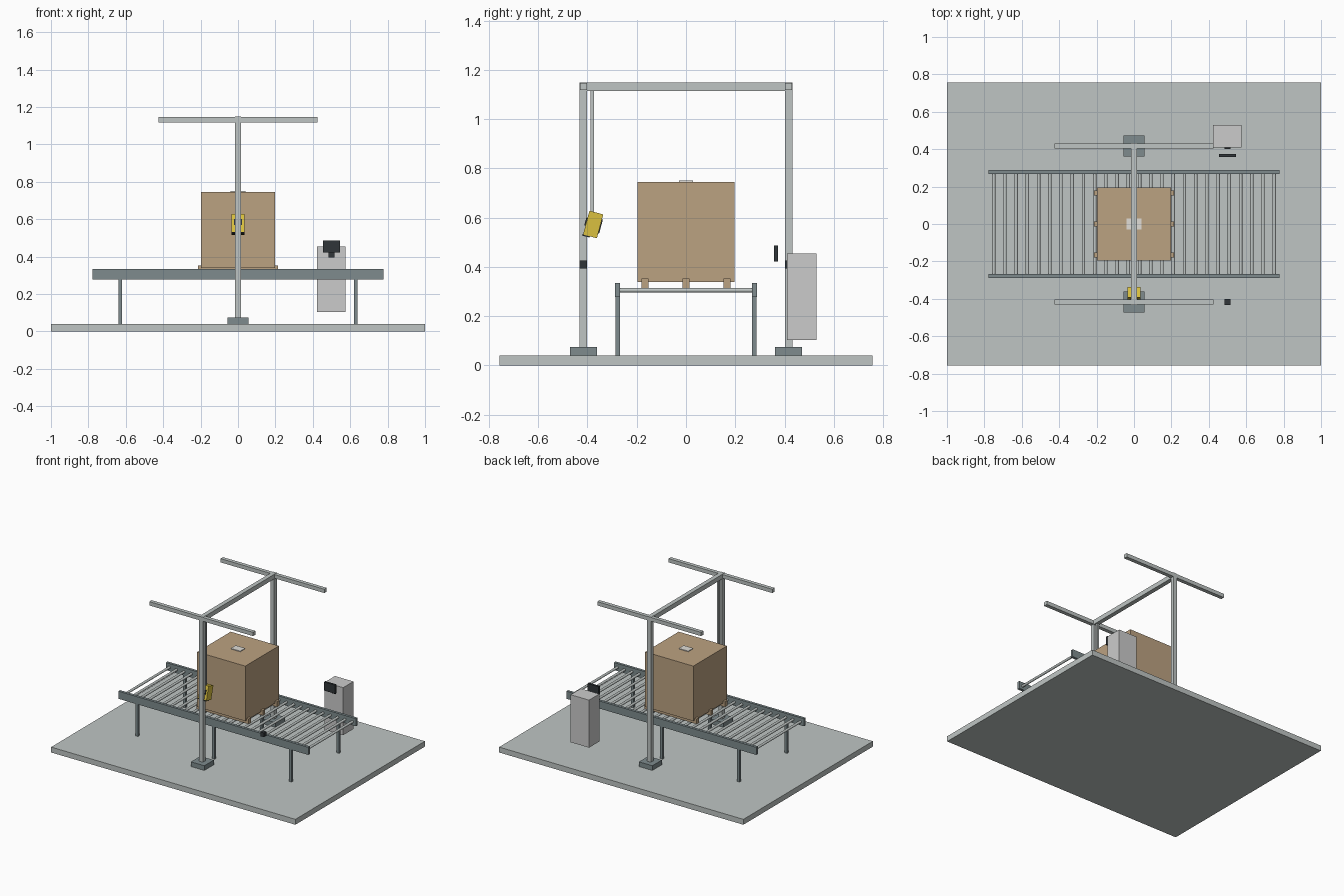
import bpy
from math import radians, pi


def mat(name, rgb):
    m = bpy.data.materials.new(name)
    m.diffuse_color = (*rgb, 1)
    return m


CARD = mat("cardboard", (0.50, 0.36, 0.22))
YELLOW = mat("yellow", (0.70, 0.53, 0.05))
DARK = mat("dark", (0.03, 0.035, 0.04))
STEEL = mat("steel", (0.21, 0.26, 0.27))
LIGHT = mat("light_grey", (0.52, 0.56, 0.55))
PAPER = mat("paper", (0.75, 0.73, 0.68))


def box(name, x0, x1, y0, y1, z0, z1, material=None):
    bpy.ops.mesh.primitive_cube_add(size=1)
    o = bpy.context.object
    o.name = name
    for v in o.data.vertices:
        v.co = [a + (b - a) * (c + 0.5) for a, b, c in
                zip((x0, y0, z0), (x1, y1, z1), v.co)]
    if material:
        o.data.materials.append(material)
    return o


# Floor slab
box("floor_slab", -1, 1, -0.757, 0.757, 0, 0.04, LIGHT)

for s, side in ((-1, "front"), (1, "back")):
    # Conveyor side rail and legs
    y = s * 0.278
    box(f"{side}_rail", -0.778, 0.778, y - 0.01, y + 0.01, 0.278, 0.334, STEEL)
    for x in (-0.63, 0, 0.63):
        box(f"{side}_leg", x - 0.01, x + 0.01, y - 0.009, y + 0.009, 0.04, 0.278, STEEL)

    # Gantry post, foot and top side bar
    y = s * 0.417
    box(f"{side}_post_foot", -0.055, 0.055, y - 0.055, y + 0.055, 0.04, 0.075, STEEL)
    box(f"{side}_post", -0.015, 0.015, y - 0.015, y + 0.015, 0.075, 1.148, LIGHT)
    box(f"{side}_top_bar", -0.425, 0.425, y - 0.014, y + 0.014, 1.118, 1.146, LIGHT)

    # Beam sensor
    box(f"{side}_beam_sensor", 0.485, 0.515, y - 0.015, y + 0.015, 0.394, 0.425, DARK)

# Gantry cross beam
box("cross_beam", -0.016, 0.016, -0.402, 0.402, 1.114, 1.148, LIGHT)

# Conveyor rollers
for i in range(26):
    bpy.ops.mesh.primitive_cylinder_add(
        vertices=14, radius=0.009, depth=0.54,
        location=(-0.75 + 0.06 * i, 0, 0.305), rotation=(pi / 2, 0, 0))
    r = bpy.context.object
    r.name = "roller"
    r.data.materials.append(LIGHT)
    bpy.ops.object.shade_smooth_by_angle(angle=radians(40))

# Carton with its label and pallet runners
box("carton", -0.197, 0.197, -0.196, 0.196, 0.338, 0.745, CARD)
box("carton_label", -0.039, 0.039, -0.029, 0.029, 0.744, 0.75, PAPER)
for y in (-0.166, 0, 0.166):
    box("pallet_runner", -0.213, 0.213, y - 0.014, y + 0.014, 0.314, 0.352, CARD)

# Hanging rod and tilted scanner
box("scanner_rod", -0.007, 0.007, -0.387, -0.373, 0.60, 1.115, LIGHT)
scanner = [
    box("scanner_body", -0.034, 0.034, -0.029, 0.029, -0.05, 0.05, YELLOW),
    box("scanner_window", -0.024, 0.024, 0.028, 0.033, -0.03, 0.03, DARK),
    box("scanner_back_plate", -0.022, 0.022, -0.034, -0.028, -0.012, 0.02, DARK),
    box("scanner_base_plate", -0.034, 0.034, -0.033, 0.0, -0.055, -0.05, DARK),
]
for o in scanner:
    o.location = (0, -0.377, 0.572)
    o.rotation_euler = (radians(-15), 0, 0)

# Control cabinet and display
box("control_cabinet", 0.423, 0.574, 0.41, 0.53, 0.103, 0.455)
box("display", 0.455, 0.545, 0.357, 0.373, 0.422, 0.486, DARK)
